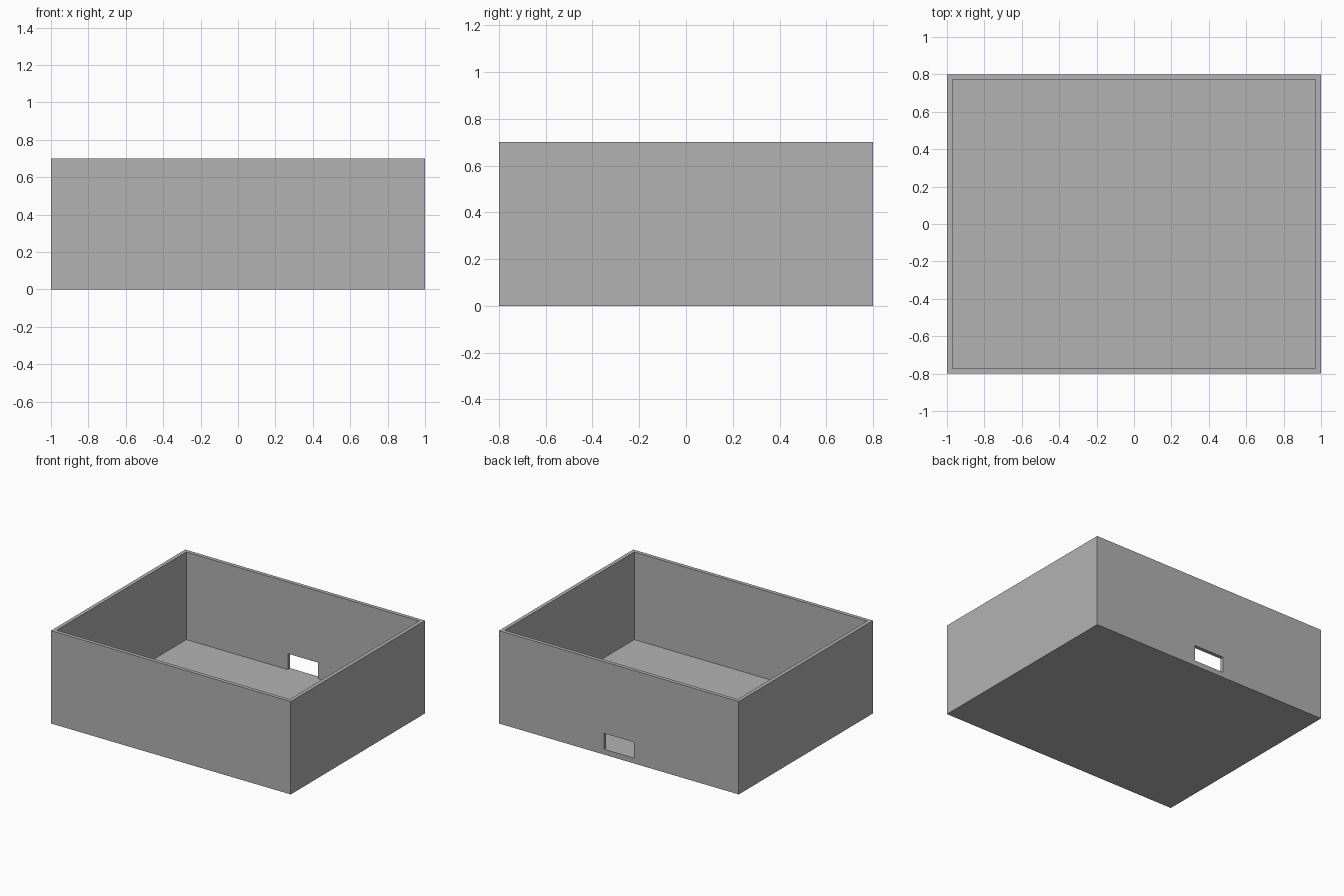
import bpy, bmesh
from mathutils import Vector

cube = bpy.data.objects.get("Cube")
if cube:
    bpy.data.objects.remove(cube, do_unlink=True)

SIZE = Vector((2.0, 1.6, 0.7))
WALL = 0.04
SLOT_HALF, SLOT_TOP = 0.125, 0.16

# Plain grey material
grey = bpy.data.materials.new("plain grey")
grey.use_nodes = True
colour = (0.448, 0.448, 0.448, 1)
grey.diffuse_color = colour
grey.node_tree.nodes["Principled BSDF"].inputs["Base Color"].default_value = colour

# Outer block standing on the ground
bm = bmesh.new()
bmesh.ops.create_cube(bm, size=1)
bmesh.ops.scale(bm, vec=SIZE, verts=bm.verts)
bmesh.ops.translate(bm, vec=(0, 0, SIZE.z / 2), verts=bm.verts)

# Rim and hollow interior
bm.normal_update()
top = max(bm.faces, key=lambda f: f.calc_center_median().z)
bmesh.ops.inset_individual(bm, faces=[top], thickness=WALL)
bmesh.ops.inset_individual(bm, faces=[top], thickness=0, depth=WALL - SIZE.z)
bm.normal_update()


def back_faces():
    return [f for f in bm.faces if abs(f.normal.y) > 0.9 and f.calc_center_median().y > 0.7]


# Cable slot through the back wall, level with the floor
for co, no in (((SLOT_HALF, 0, 0), (1, 0, 0)), ((-SLOT_HALF, 0, 0), (1, 0, 0)),
               ((0, 0, SLOT_TOP), (0, 0, 1)), ((0, 0, WALL), (0, 0, 1))):
    faces = back_faces()
    geom = set(faces)
    for f in faces:
        geom.update(f.edges, f.verts)
    bmesh.ops.bisect_plane(bm, geom=list(geom), dist=0.0001, plane_co=co, plane_no=no)
    bm.normal_update()

hole = []
for f in back_faces():
    c = f.calc_center_median()
    if abs(c.x) < SLOT_HALF and WALL < c.z < SLOT_TOP:
        hole.append(f)
rims = [e for f in hole for e in f.edges]
bmesh.ops.delete(bm, geom=hole, context='FACES_ONLY')
bmesh.ops.bridge_loops(bm, edges=rims)
bmesh.ops.recalc_face_normals(bm, faces=bm.faces)

mesh = bpy.data.meshes.new("open_box")
bm.to_mesh(mesh)
bm.free()
mesh.materials.append(grey)
box = bpy.data.objects.new("open_box", mesh)
bpy.context.collection.objects.link(box)
